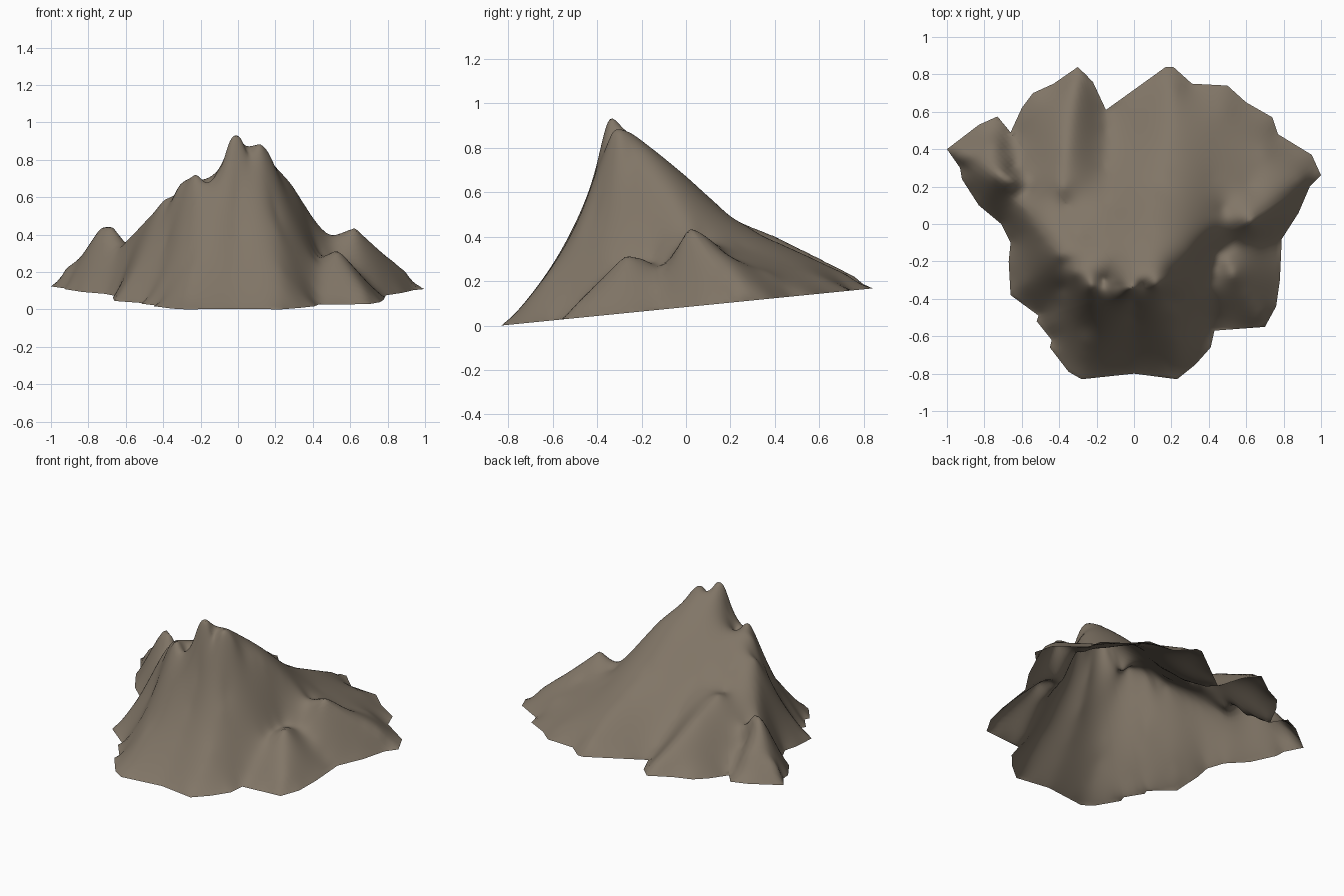
import bpy, bmesh, math

if "Cube" in bpy.data.objects:
    bpy.data.objects.remove(bpy.data.objects["Cube"])

CENTRE = (0.0, -0.35)          # summit, the hub of the radial mesh
RINGS, STEP, SOFT = 64, 0.025, 0.02

# footprint seen from above
OUTLINE = [(-1, .4), (-.83, .53), (-.73, .575), (-.66, .49), (-.6, .62), (-.54, .7),
           (-.43, .75), (-.3, .84), (-.22, .76), (-.15, .61), (.17, .84), (.21, .84),
           (.31, .75), (.5, .74), (.6, .65), (.74, .57), (.77, .48), (.95, .37),
           (1, .26), (.94, .2), (.88, .06), (.79, -.08), (.78, -.3), (.76, -.44),
           (.7, -.55), (.43, -.57), (.41, -.66), (.33, -.75), (.23, -.83), (0, -.8),
           (-.28, -.83), (-.35, -.79), (-.45, -.66), (-.44, -.62), (-.52, -.52),
           (-.51, -.49), (-.66, -.38), (-.67, -.2), (-.66, -.1), (-.71, 0),
           (-.83, .1), (-.92, .24), (-.93, .3)]

# crest lines running from the summit
CRESTS = [
    # east crest with its outlying hump
    [(-.02, -.35, .915), (.02, -.34, .9), (.045, -.33, .85), (.12, -.33, .865),
     (.17, -.3, .82), (.21, -.25, .74), (.3, -.15, .64), (.4, -.01, .49), (.48, .08, .38),
     (.56, .03, .41), (.63, .01, .425), (.7, .05, .36), (.78, .12, .29), (.9, .22, .19)],
    # west crest with second peak and outlying hump
    [(-.05, -.345, .88), (-.08, -.33, .79), (-.12, -.31, .72), (-.16, -.3, .66),
     (-.19, -.32, .69), (-.23, -.33, .715), (-.32, -.26, .65), (-.36, -.21, .58),
     (-.4, -.17, .575), (-.5, -.06, .46), (-.57, .04, .385), (-.625, .15, .34),
     (-.66, .24, .43), (-.72, .27, .44), (-.77, .3, .38), (-.85, .33, .27), (-.93, .36, .2)],
    # rear left spur
    [(-.38, .2, .48), (-.36, .4, .4), (-.33, .6, .3), (-.31, .75, .225)],
    # rear main slope
    [(.02, -.25, .86), (.06, -.1, .75), (.1, 0, .67), (.14, .2, .49), (.18, .35, .4),
     (.2, .55, .31), (.2, .72, .23)],
    # front right spur
    [(.5, -.2, .3), (.53, -.27, .31), (.6, -.38, .2), (.67, -.48, .1)],
]

# valleys and face profiles
FLANKS = [
    [(-.13, .1, .49), (-.16, .3, .32), (-.15, .5, .19)],           # gully right of rear spur
    [(-.36, .1, .46), (-.3, -.05, .55)],                           # saddle behind rear spur
    [(-.58, .18, .34), (-.64, .3, .27), (-.655, .42, .18)],        # gully left of rear spur
    [(-.74, .42, .27)],
    [(.42, .25, .36), (.45, .45, .28), (.48, .62, .21)],           # rear right slope
    [(.62, .2, .31), (.7, .38, .23)],
    [(.44, -.15, .3), (.42, -.3, .27), (.42, -.42, .18), (.42, -.5, .09)],
    [(.52, -.1, .28), (.62, -.1, .24), (.71, -.1, .15)],           # hollow between humps
    [(0, -.42, .64), (0, -.5, .43), (0, -.6, .26), (0, -.7, .12)],  # front face
    [(.2, -.4, .54), (.22, -.55, .3), (.23, -.7, .12)],
    [(-.22, -.42, .57), (-.25, -.55, .3), (-.27, -.7, .12)],
    [(-.38, -.34, .38), (-.41, -.43, .22), (-.43, -.53, .11)],     # front left gully
    [(-.5, -.27, .31), (-.58, -.32, .16)],
    [(-.6, -.06, .24)],
]


def base(x, y):
    """Tilted plane that cuts off the foot of the mountain."""
    return max(0.0, 0.1 * (y + 0.83))


def resample(points, length, closed=False):
    """Split a polyline so no piece is longer than the given length."""
    out = []
    pairs = list(zip(points, points[1:] + points[:1])) if closed else list(zip(points, points[1:]))
    for a, b in pairs:
        n = max(1, math.ceil(math.dist(a[:2], b[:2]) / length))
        out += [tuple(p + (q - p) * i / n for p, q in zip(a, b)) for i in range(n)]
    return out if closed else out + [points[-1]]


def solve(m, rhs):
    """Gaussian elimination with pivoting."""
    n = len(rhs)
    m = [row + [r] for row, r in zip(m, rhs)]
    for c in range(n):
        p = max(range(c, n), key=lambda r: abs(m[r][c]))
        m[c], m[p] = m[p], m[c]
        pivot = m[c]
        for r in range(c + 1, n):
            f = m[r][c] / pivot[c]
            if f:
                m[r][c:] = [u - f * v for u, v in zip(m[r][c:], pivot[c:])]
    x = [0.0] * n
    for r in reversed(range(n)):
        x[r] = (m[r][n] - sum(m[r][k] * x[k] for k in range(r + 1, n))) / m[r][r]
    return x


def kernel(ax, ay, bx, by):
    return math.sqrt((ax - bx) ** 2 + (ay - by) ** 2 + SOFT * SOFT)


# smooth height surface through crests, flanks and footprint
knots = [(x, y, 0.0) for x, y in resample(OUTLINE, 0.12, True)]
for line in CRESTS:
    knots += [(x, y, z - base(x, y)) for x, y, z in resample(line, 0.08)]
for line in FLANKS:
    knots += [(x, y, z - base(x, y)) for x, y, z in resample(line, 0.15)]
matrix = [[kernel(a[0], a[1], b[0], b[1]) for b in knots] + [1.0] for a in knots]
matrix.append([1.0] * len(knots) + [0.0])
weights = solve(matrix, [k[2] for k in knots] + [0.0])
terms = [(k[0], k[1], w) for k, w in zip(knots, weights)]


def height(x, y):
    h = weights[-1] + sum(w * kernel(x, y, kx, ky) for kx, ky, w in terms)
    return base(x, y) + max(0.0, h)


# mountain: concentric rings growing from the summit to the footprint
rim = resample(OUTLINE, STEP * 1.4, True)
bm = bmesh.new()
hub = bm.verts.new((*CENTRE, height(*CENTRE)))
previous = None
for r in range(1, RINGS + 1):
    t = (r / RINGS) ** 1.15
    ring = []
    for px, py in rim:
        x = CENTRE[0] + (px - CENTRE[0]) * t
        y = CENTRE[1] + (py - CENTRE[1]) * t
        ring.append(bm.verts.new((x, y, base(x, y) if r == RINGS else height(x, y))))
    for i in range(len(ring)):
        j = (i + 1) % len(ring)
        if previous:
            bm.faces.new((previous[j], ring[j], ring[i], previous[i]))
        else:
            bm.faces.new((hub, ring[j], ring[i]))
    previous = ring

# outside faces point up
bm.normal_update()
if sum(f.normal.z for f in bm.faces) < 0:
    bmesh.ops.reverse_faces(bm, faces=bm.faces[:])
for f in bm.faces:
    f.smooth = True

mesh = bpy.data.meshes.new("mountain")
bm.to_mesh(mesh)
bm.free()
mountain = bpy.data.objects.new("mountain", mesh)
bpy.context.collection.objects.link(mountain)

rock = bpy.data.materials.new("brown grey rock")
rock.diffuse_color = (0.22, 0.18, 0.135, 1.0)
rock.use_nodes = True
rock.node_tree.nodes["Principled BSDF"].inputs["Base Color"].default_value = rock.diffuse_color
mesh.materials.append(rock)
